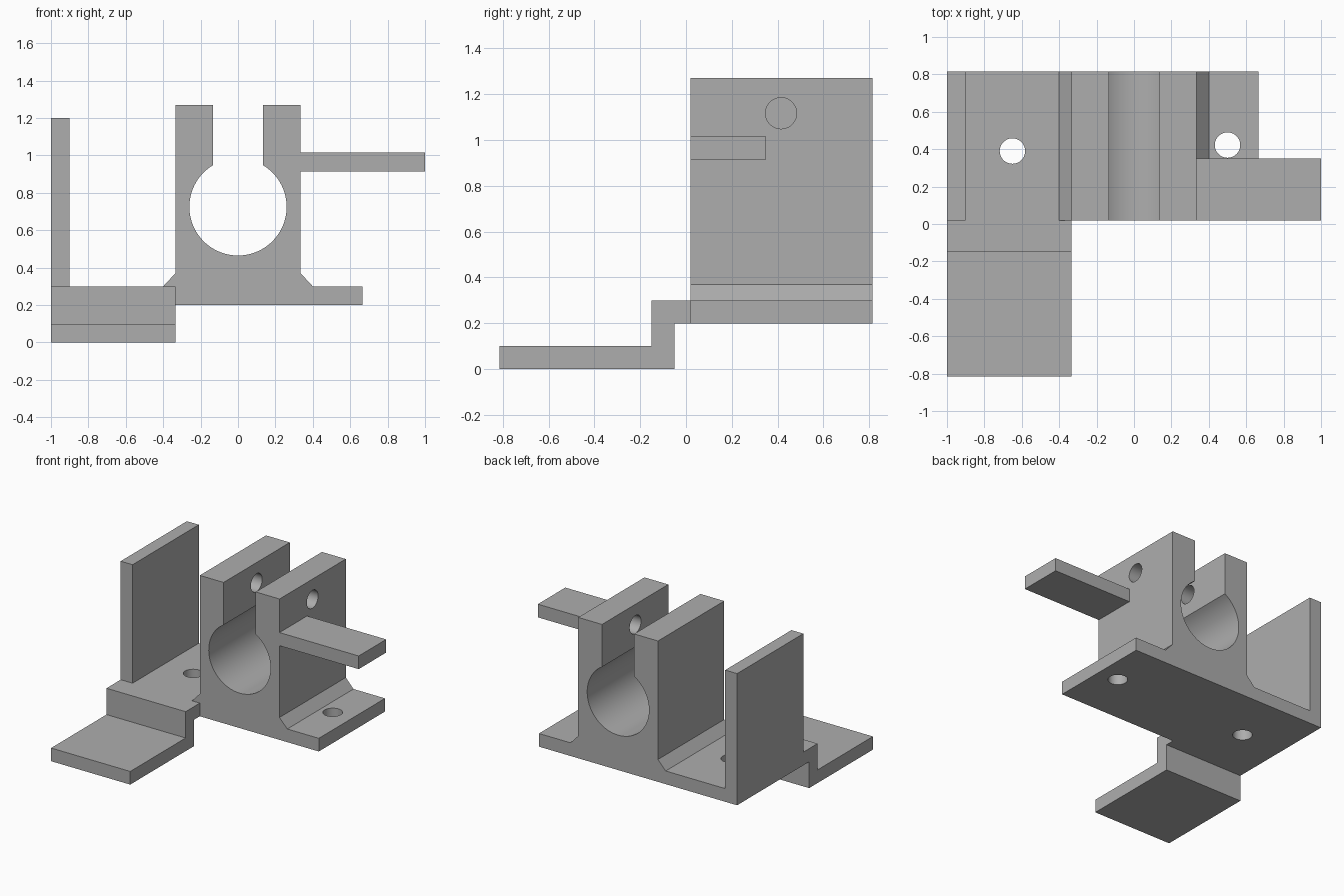
import bpy, bmesh, math
from mathutils import Matrix

if "Cube" in bpy.data.objects:
    bpy.data.objects.remove(bpy.data.objects["Cube"], do_unlink=True)

# One plain grey finish
grey = bpy.data.materials.new("plain grey")
grey.use_nodes = True
colour = (0.42, 0.42, 0.42, 1)
grey.diffuse_color = colour
bsdf = next(n for n in grey.node_tree.nodes if n.type == 'BSDF_PRINCIPLED')
bsdf.inputs["Base Color"].default_value = colour


def make(name, bm):
    bmesh.ops.recalc_face_normals(bm, faces=bm.faces)
    mesh = bpy.data.meshes.new(name)
    bm.to_mesh(mesh)
    bm.free()
    mesh.materials.append(grey)
    obj = bpy.data.objects.new(name, mesh)
    bpy.context.collection.objects.link(obj)
    return obj


def extrude(name, points, direction):
    """Sweep a closed 3D outline along a vector."""
    bm = bmesh.new()
    face = bm.faces.new([bm.verts.new(p) for p in points])
    new = bmesh.ops.extrude_face_region(bm, geom=[face])["geom"]
    bmesh.ops.translate(bm, vec=direction,
                        verts=[v for v in new if isinstance(v, bmesh.types.BMVert)])
    return make(name, bm)


def cylinder(name, centre, radius, length, axis):
    bm = bmesh.new()
    turn = Matrix.Rotation(math.pi / 2, 4, 'Y') if axis == 'X' else Matrix()
    bmesh.ops.create_cone(bm, cap_ends=True, segments=48, radius1=radius, radius2=radius,
                          depth=length, matrix=Matrix.Translation(centre) @ turn)
    return make(name, bm)


def combine(target, tool, operation):
    mod = target.modifiers.new(tool.name, 'BOOLEAN')
    mod.operation, mod.object, mod.solver = operation, tool, 'EXACT'
    bpy.context.view_layer.objects.active = target
    bpy.ops.object.modifier_apply(modifier=mod.name)
    bpy.data.objects.remove(tool, do_unlink=True)


FRONT, BACK = 0.02, 0.815
BODY, SLOT, TOP = 0.335, 0.135, 1.27
BORE_R, BORE_Z = 0.26, 0.725

# Clamp body, base flanges and side wall share one front outline
start = math.acos(SLOT / BORE_R)
sweep = math.pi + 2 * start
steps = 64
bore = [(BORE_R * math.cos(start - sweep * i / steps),
         BORE_Z + BORE_R * math.sin(start - sweep * i / steps)) for i in range(steps + 1)]
outline = [(-1, 0.2), (0.665, 0.2), (0.665, 0.3), (0.4, 0.3), (BODY, 0.37),
           (BODY, TOP), (SLOT, TOP)] + bore + [
           (-SLOT, TOP), (-BODY, TOP), (-BODY, 0.37), (-0.4, 0.3),
           (-0.9, 0.3), (-0.9, 1.2), (-1, 1.2)]
bracket = extrude("clamp_bracket", [(x, FRONT, z) for x, z in outline],
                  (0, BACK - FRONT, 0))

# Stepped front foot
step = [(-0.815, 0), (-0.05, 0), (-0.05, 0.2), (0.1, 0.2), (0.1, 0.3),
        (-0.15, 0.3), (-0.15, 0.1), (-0.815, 0.1)]
foot = extrude("stepped_foot", [(-1, y, z) for y, z in step], (1 - BODY, 0, 0))
combine(bracket, foot, 'UNION')

# Side arm
arm = extrude("side_arm", [(x, FRONT, z) for x, z in
              [(0.3, 0.915), (1, 0.915), (1, 1.015), (0.3, 1.015)]], (0, 0.33, 0))
combine(bracket, arm, 'UNION')

# Mounting holes through the flanges
for x, y in [(-0.65, 0.39), (0.5, 0.422)]:
    combine(bracket, cylinder("mounting_hole", (x, y, 0.25), 0.068, 0.3, 'Z'), 'DIFFERENCE')

# Clamp screw hole: through the right jaw, blind in the other
x0, x1 = -0.28, 0.45
combine(bracket, cylinder("screw_hole", ((x0 + x1) / 2, 0.415, 1.117), 0.068, x1 - x0, 'X'),
        'DIFFERENCE')

# Smooth bores with crisp edges
bpy.ops.object.select_all(action='DESELECT')
bracket.select_set(True)
bpy.context.view_layer.objects.active = bracket
bpy.ops.object.shade_smooth_by_angle(angle=math.radians(20))
